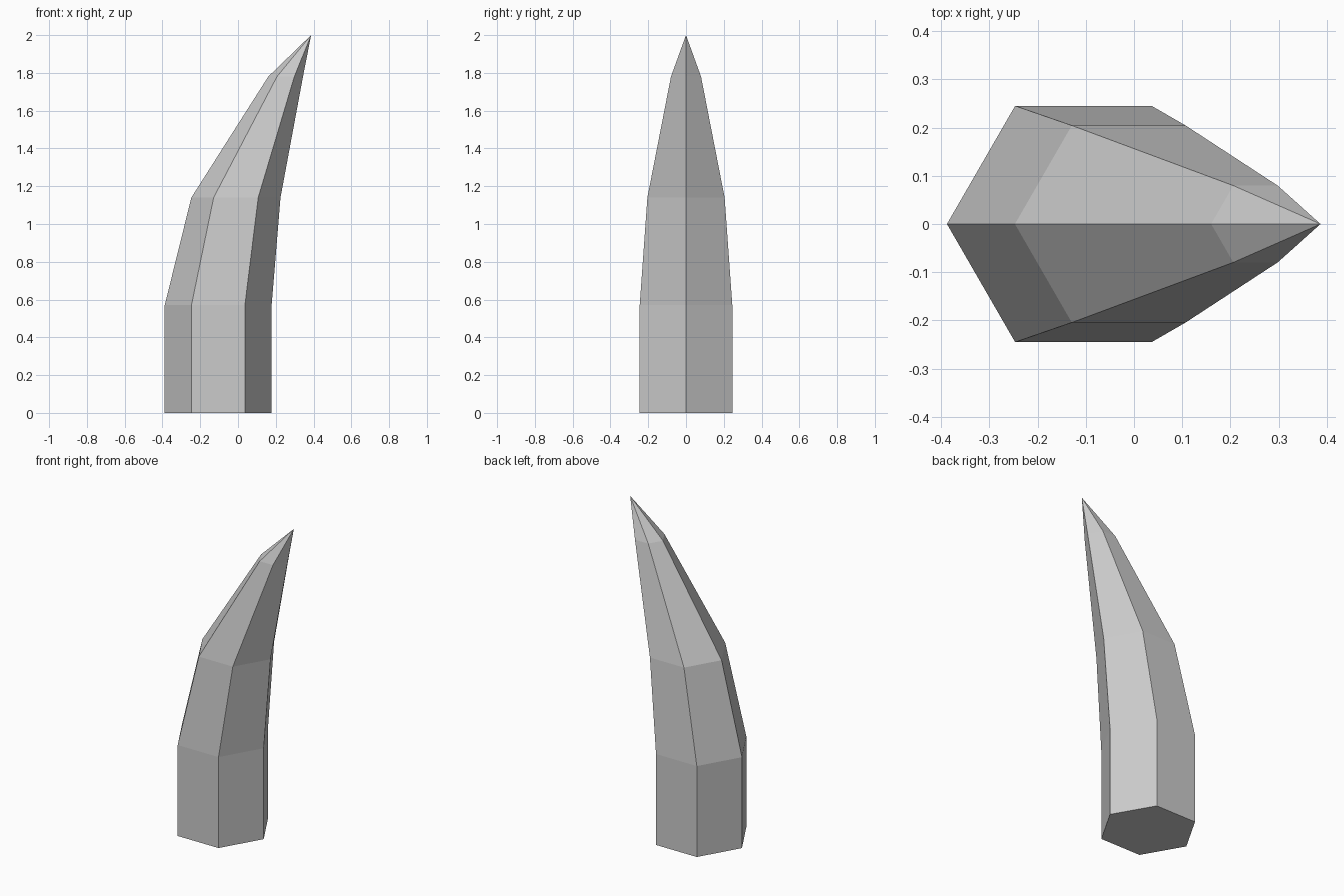
import bpy, bmesh
from math import cos, sin, tau

if "Cube" in bpy.data.objects:
    bpy.data.objects.remove(bpy.data.objects["Cube"])

SIDES = 6
# Horn cross-sections: centre x, radius, height
SECTIONS = [(-0.105, 0.283, 0.0), (-0.105, 0.283, 0.57),
            (-0.011, 0.236, 1.14), (0.252, 0.092, 1.78)]
TIP = (0.387, 0, 2.0)

bm = bmesh.new()
rings = [[bm.verts.new((cx + r * cos(tau * i / SIDES), r * sin(tau * i / SIDES), z))
          for i in range(SIDES)] for cx, r, z in SECTIONS]

# Flat base
bm.faces.new(rings[0][::-1])

# Curved, tapering sides
for low, high in zip(rings, rings[1:]):
    for i in range(SIDES):
        j = (i + 1) % SIDES
        bm.faces.new((low[i], low[j], high[j], high[i]))

# Pointed tip
tip = bm.verts.new(TIP)
for i in range(SIDES):
    bm.faces.new((rings[-1][i], rings[-1][(i + 1) % SIDES], tip))

bmesh.ops.recalc_face_normals(bm, faces=bm.faces[:])
mesh = bpy.data.meshes.new("curved_horn")
bm.to_mesh(mesh)
bm.free()
bpy.context.collection.objects.link(bpy.data.objects.new("curved_horn", mesh))
